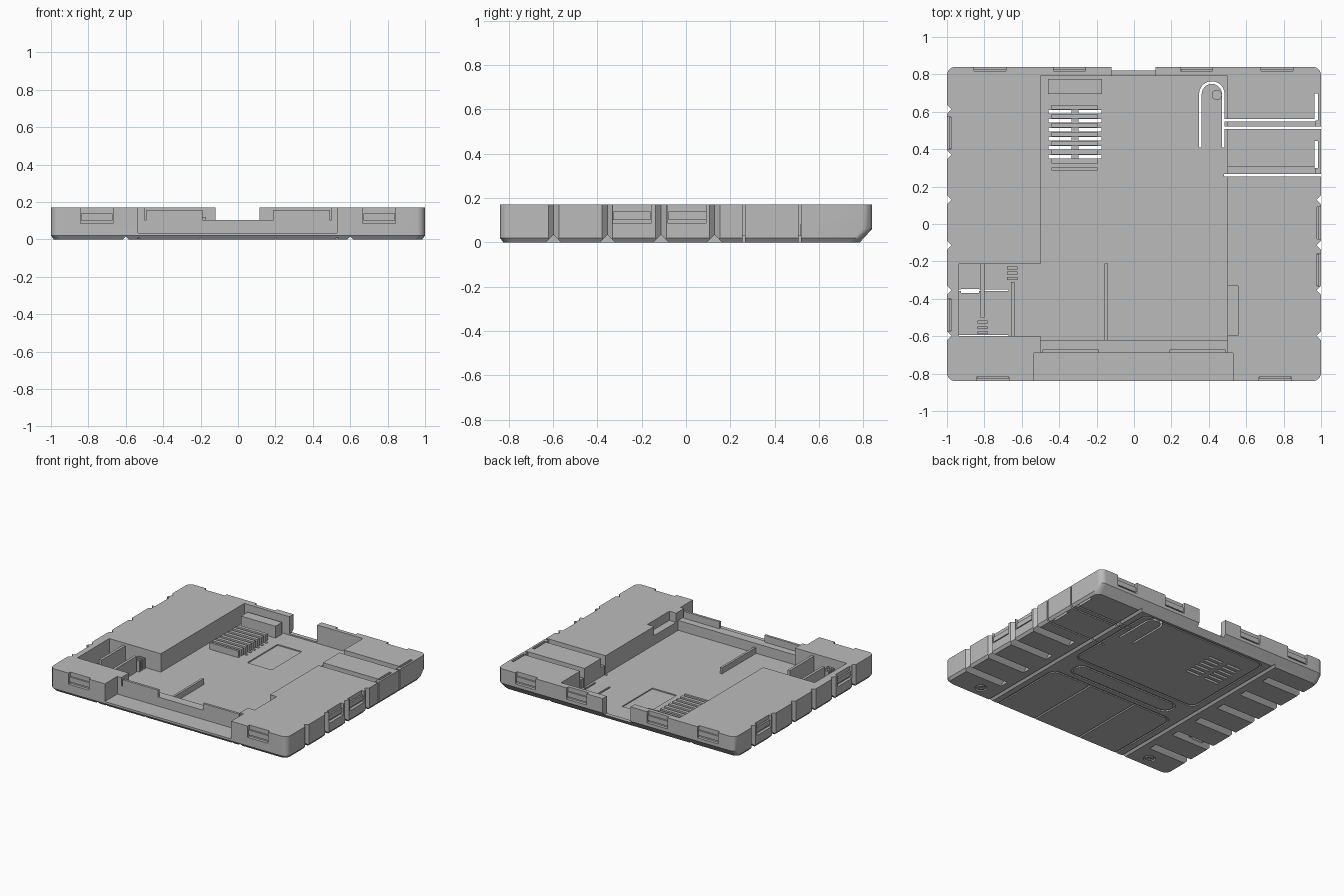
import bpy, bmesh
from math import pi, sin, cos, radians
from mathutils import Matrix, Vector

cube = bpy.data.objects.get("Cube")
if cube:
    bpy.data.objects.remove(cube, do_unlink=True)

grey = bpy.data.materials.new("matte grey plastic")
grey.use_nodes = True
grey.diffuse_color = (0.5, 0.5, 0.5, 1)
grey.node_tree.nodes["Principled BSDF"].inputs["Base Color"].default_value = (0.5, 0.5, 0.5, 1)

TOP, FLOOR, OVER = 0.17, 0.03, 0.3


def box(bm, x0, x1, y0, y1, z0, z1):
    size = Matrix.Diagonal((x1 - x0, y1 - y0, z1 - z0, 1))
    mid = Matrix.Translation(((x0 + x1) / 2, (y0 + y1) / 2, (z0 + z1) / 2))
    bmesh.ops.create_cube(bm, size=1, matrix=mid @ size)


def rod(bm, centre, axis, length, r, sides=4):
    turn = Vector((0, 0, 1)).rotation_difference(Vector(axis)).to_matrix().to_4x4()
    bmesh.ops.create_cone(bm, cap_ends=True, segments=sides, radius1=r, radius2=r,
                          depth=length, matrix=Matrix.Translation(centre) @ turn)


def arc(cx, cy, r, start, end, n=8):
    angles = [start + (end - start) * i / n for i in range(n + 1)]
    return [(cx + r * cos(a), cy + r * sin(a)) for a in angles]


def rounded_rect(x0, x1, y0, y1, r, n=8):
    corners = [(x1 - r, y1 - r), (x0 + r, y1 - r), (x0 + r, y0 + r), (x1 - r, y0 + r)]
    return [p for i, c in enumerate(corners)
            for p in arc(*c, r, i * pi / 2, (i + 1) * pi / 2, n)]


def band(bm, path, width, z0, z1, closed=True):
    """Strip of constant width that follows a flat path."""
    n, rings = len(path), []
    for i, p in enumerate(path):
        a = path[(i - 1) % n] if closed or i else p
        b = path[(i + 1) % n] if closed or i < n - 1 else p
        t = Vector((b[0] - a[0], b[1] - a[1])).normalized() * width / 2
        rings.append([bm.verts.new((p[0] - s * t.y, p[1] + s * t.x, z))
                      for s, z in ((1, z0), (-1, z0), (-1, z1), (1, z1))])
    for i in range(n if closed else n - 1):
        a, b = rings[i], rings[(i + 1) % n]
        for k in range(4):
            bm.faces.new((a[k], a[(k + 1) % 4], b[(k + 1) % 4], b[k]))
    if not closed:
        bm.faces.new(rings[0])
        bm.faces.new(rings[-1])


def finish(bm, name):
    bmesh.ops.recalc_face_normals(bm, faces=bm.faces)
    mesh = bpy.data.meshes.new(name)
    bm.to_mesh(mesh)
    bm.free()
    mesh.materials.append(grey)
    obj = bpy.data.objects.new(name, mesh)
    bpy.context.collection.objects.link(obj)
    return obj


def boxes(name, *items):
    bm = bmesh.new()
    for item in items:
        box(bm, *item)
    return finish(bm, name)


def side_box(side, at, half, depth, z0, z1, out=0.0):
    """Box lying against one outer side of the case."""
    edge = 1.0 if side in ("left", "right") else 0.84
    near, far = (edge - depth, edge + out)
    if side in ("right", "front"):
        near, far = -far, -near
    if edge == 1.0:
        return near, far, at - half, at + half, z0, z1
    return at - half, at + half, near, far, z0, z1


# Case shell: stacked rounded outlines with a bevelled underside
bm = bmesh.new()
rings = []
for x, front, back, z in ((0.985, -0.825, 0.785, 0), (1, -0.84, 0.803, 0.02),
                          (1, -0.84, 0.84, 0.06), (1, -0.84, 0.84, TOP)):
    rings.append([bm.verts.new((*p, z)) for p in rounded_rect(-x, x, front, back, 0.045)])
bm.faces.new(rings[0])
bm.faces.new(rings[-1])
for low, high in zip(rings, rings[1:]):
    for i in range(len(low)):
        j = (i + 1) % len(low)
        bm.faces.new((low[i], low[j], high[j], high[i]))
case = finish(bm, "case_shell")

clips = [("front", -0.755), ("front", 0.755), ("back", -0.77), ("back", -0.345),
         ("back", 0.335), ("back", 0.765), ("right", 0.485), ("right", -0.485),
         ("left", 0.005), ("left", -0.245)]
rows = [-0.597 + 0.242 * i for i in range(6)]
vents = [0.36 + 0.048 * i for i in range(6)]

# Openings from above: main bay, side pocket, front ledge, rear notch
bm = bmesh.new()
box(bm, -0.5, 0.5, -0.62, 0.79, FLOOR, OVER)
box(bm, -0.935, -0.48, -0.6, -0.215, FLOOR, OVER)
box(bm, -0.535, 0.53, -1, -0.69, 0.035, OVER)
box(bm, -0.5, 0.5, -0.71, -0.61, 0.105, OVER)
box(bm, -0.12, 0.115, 0.77, 1, 0.04, OVER)
box(bm, 0.48, 0.557, -0.595, -0.33, 0.1, OVER)
box(bm, -0.1, 0.105, 0.255, 0.62, 0.022, 0.1)
# Latch channels on the left side
for y in (0.255, 0.508):
    box(bm, 0.48, 0.97, y, y + 0.053, 0.1, OVER)
    box(bm, 0.48, 1.1, y, y + 0.012, -0.1, OVER)
    box(bm, 0.965, 0.985, y + 0.045, y + 0.19, -0.1, OVER)
box(bm, 0.48, 0.97, 0.549, 0.561, -0.1, OVER)
# Through slots: vents, pocket slot and flexible tongue
for y in vents:
    for x in (-0.395, -0.235):
        box(bm, x - 0.062, x + 0.062, y - 0.01, y + 0.01, -0.1, 0.1)
box(bm, -0.925, -0.83, -0.368, -0.348, -0.1, 0.1)
tongue = [(0.355, 0.41)] + arc(0.416, 0.695, 0.061, pi, 0, 14) + [(0.477, 0.41)]
band(bm, tongue, 0.014, -0.1, 0.1, closed=False)
for side, at in clips:
    box(bm, *side_box(side, at, 0.086, 0.022, 0.085, OVER, 0.1))
finish(bm, "opening_cutter")

# Underside grooves and notches along the sides
bm = bmesh.new()
for s in (-1, 1):
    rod(bm, (0.6 * s, 0, 0), (0, 1, 0), 2, 0.016)
    rod(bm, (0.2 * s, -0.6, 0), (0, 1, 0), 0.74, 0.008)
    for y in rows if s < 0 else rows[:4]:
        rod(bm, (s, y, 0.1), (0, 0, 1), 0.5, 0.024)
        rod(bm, (0.87 * s, y, 0), (1, 0, 0), 0.4, 0.034)
    band(bm, arc(0.76 * s, -0.74, 0.036, 0, 2 * pi - pi / 12, 23), 0.012, -0.1, 0.012)
    box(bm, 0.76 * s - 0.02, 0.76 * s + 0.02, -0.745, -0.735, -0.1, 0.01)
    box(bm, 0.76 * s - 0.005, 0.76 * s + 0.005, -0.76, -0.72, -0.1, 0.01)
band(bm, rounded_rect(-0.53, 0.53, 0.0, 0.76, 0.05), 0.014, -0.1, 0.008)
band(bm, rounded_rect(-0.53, 0.53, -1.2, -0.23, 0.06), 0.014, -0.1, 0.0085)
band(bm, rounded_rect(-0.44, 0.44, -0.18, -0.05, 0.0649), 0.016, -0.1, 0.009)
finish(bm, "groove_cutter")

# Cut the shell, bake the result and drop the cutters
for name in ("opening_cutter", "groove_cutter"):
    cutter = bpy.data.objects[name]
    cutter.hide_render = True
    cut = case.modifiers.new(name, "BOOLEAN")
    cut.operation, cut.solver, cut.object, cut.use_self = "DIFFERENCE", "EXACT", cutter, True
graph = bpy.context.evaluated_depsgraph_get()
case.data = bpy.data.meshes.new_from_object(case.evaluated_get(graph))
case.modifiers.clear()
for name in ("opening_cutter", "groove_cutter"):
    bpy.data.objects.remove(bpy.data.objects[name], do_unlink=True)

# Front wall tabs
boxes("front_tabs", (-0.49, -0.19, -0.69, -0.672, 0.1, 0.157),
      (0.19, 0.49, -0.69, -0.672, 0.1, 0.157))
# Bay details
boxes("bay_rib", (-0.157, -0.14, -0.63, -0.21, 0.025, 0.075))
boxes("rear_block", (-0.46, -0.17, 0.695, 0.775, 0.025, 0.12))
boxes("vent_fins", *[(-0.44, -0.195, y - 0.013, y + 0.013, 0.025, 0.08)
                     for y in [v - 0.024 for v in vents] + [vents[-1] + 0.024]],
      (-0.44, -0.195, 0.285, 0.302, 0.025, 0.08))
bm = bmesh.new()
rod(bm, (0.443, 0.69, 0.033), (0, 0, 1), 0.016, 0.027, 20)
finish(bm, "tongue_pin")
# Side pocket dividers and small ridges
boxes("pocket_dividers", (-0.82, -0.8, -0.5, -0.21, 0.025, 0.15),
      (-0.658, -0.638, -0.605, -0.31, 0.025, 0.15))
boxes("pocket_ridges",
      *[(x - 0.028, x + 0.028, y - 0.008, y + 0.008, 0.025, 0.11)
        for x, top in ((-0.81, -0.525), (-0.65, -0.235)) for y in (top, top - 0.028, top - 0.056)])
# Bars inside the clip recesses
boxes("clip_bars", *[side_box(side, at, 0.085, 0.025, 0.1, 0.138, -0.01) for side, at in clips])

# Smooth the rounded corners and keep hard edges
bpy.ops.object.select_all(action="DESELECT")
for obj in (case, bpy.data.objects["tongue_pin"]):
    obj.select_set(True)
bpy.context.view_layer.objects.active = case
bpy.ops.object.shade_smooth_by_angle(angle=radians(25))
